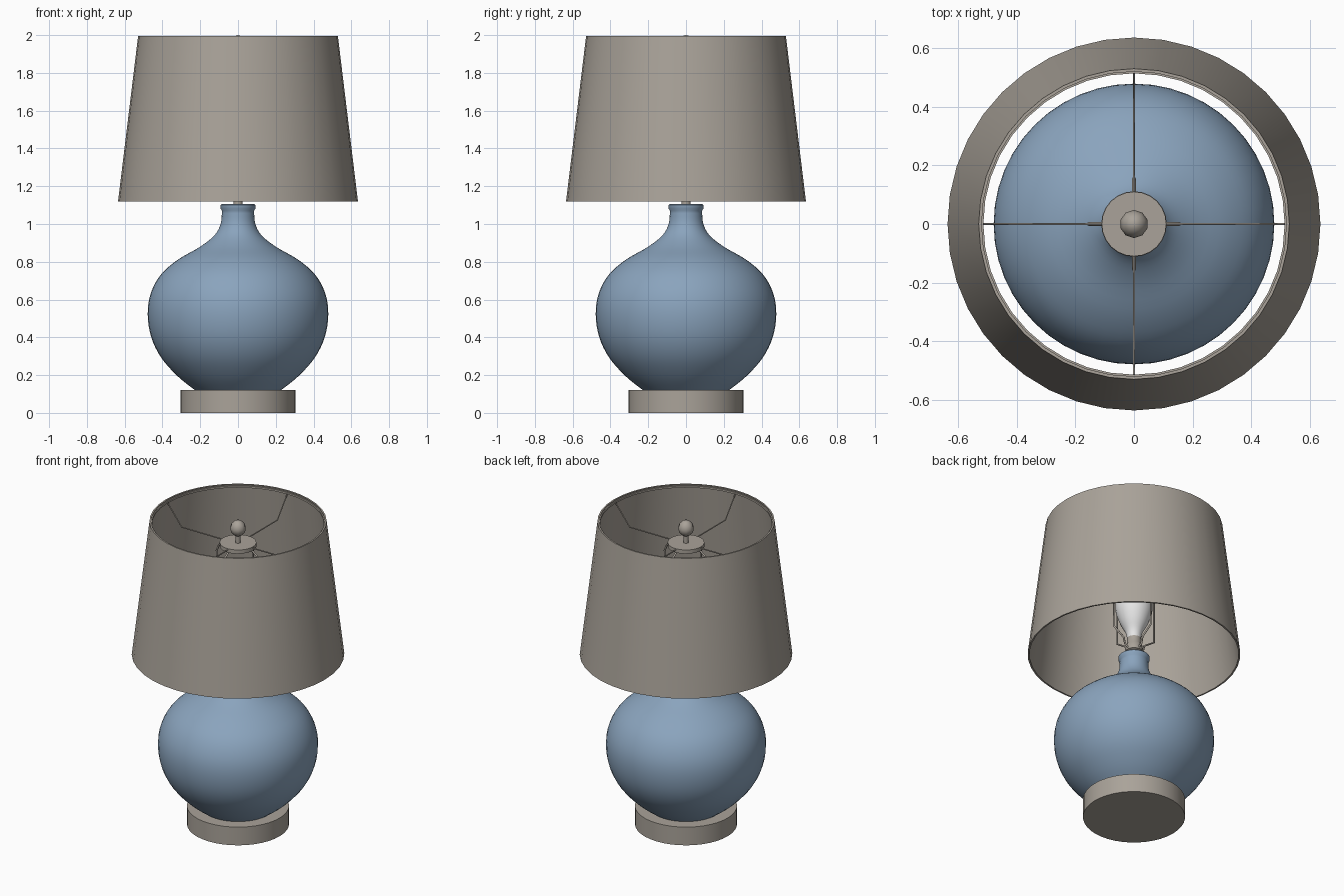
import bpy, bmesh, math
from mathutils import Vector, Matrix

cube = bpy.data.objects.get("Cube")
if cube:
    bpy.data.objects.remove(cube, do_unlink=True)


def material(name, rgb):
    mat = bpy.data.materials.new(name)
    mat.use_nodes = True
    mat.diffuse_color = (*rgb, 1)
    mat.node_tree.nodes["Principled BSDF"].inputs["Base Color"].default_value = (*rgb, 1)
    return mat


taupe = material("warm grey", (0.40, 0.365, 0.32))
blue = material("dusty blue", (0.255, 0.37, 0.51))
white = material("bulb white", (0.85, 0.85, 0.85))


def smooth_profile(points, steps=4):
    """Catmull-Rom interpolation through the profile points."""
    pts = [Vector(p) for p in points]
    pts = [pts[0]] + pts + [pts[-1]]
    out = []
    for a, b, c, d in zip(pts, pts[1:], pts[2:], pts[3:]):
        for i in range(steps):
            t = i / steps
            out.append(0.5 * (2 * b + (c - a) * t + (2 * a - 5 * b + 4 * c - d) * t ** 2
                              + (3 * b - a - 3 * c + d) * t ** 3))
    return out + [pts[-1]]


def lathe(name, profile, mat, sides=40, closed=False):
    """Revolve (radius, z) points around the z axis."""
    bm = bmesh.new()
    verts = [bm.verts.new((0, -max(r, 0), z)) for r, z in profile]
    edges = [bm.edges.new(pair) for pair in zip(verts, verts[1:])]
    if closed:
        edges.append(bm.edges.new((verts[-1], verts[0])))
    bmesh.ops.spin(bm, geom=verts + edges, cent=(0, 0, 0), axis=(0, 0, 1),
                   angle=math.tau, steps=sides, use_merge=True)
    bmesh.ops.remove_doubles(bm, verts=bm.verts[:], dist=0.0001)
    bmesh.ops.recalc_face_normals(bm, faces=bm.faces[:])
    mesh = bpy.data.meshes.new(name)
    bm.to_mesh(mesh)
    bm.free()
    obj = bpy.data.objects.new(name, mesh)
    bpy.context.collection.objects.link(obj)
    mesh.materials.append(mat)
    bpy.ops.object.select_all(action="DESELECT")
    bpy.context.view_layer.objects.active = obj
    obj.select_set(True)
    bpy.ops.object.shade_smooth_by_angle(angle=math.radians(40))
    return obj


def wires(name, path, radius, mat):
    """Four copies of an (r, z) wire path, one per quarter turn."""
    curve = bpy.data.curves.new(name, "CURVE")
    curve.dimensions = "3D"
    curve.bevel_depth = radius
    curve.bevel_resolution = 1
    curve.use_fill_caps = True
    for k in range(4):
        turn = Matrix.Rotation(k * math.pi / 2, 3, "Z")
        spline = curve.splines.new("POLY")
        spline.points.add(len(path) - 1)
        for point, (r, z) in zip(spline.points, path):
            point.co = (*(turn @ Vector((r, 0, z))), 1)
    curve.materials.append(mat)
    bpy.context.collection.objects.link(bpy.data.objects.new(name, curve))


# Foot and round ceramic body
lathe("base", [(0, 0), (0.305, 0), (0.305, 0.12), (0, 0.12)], taupe)
belly = smooth_profile([(0.22, 0.115), (0.315, 0.19), (0.405, 0.29), (0.459, 0.4), (0.478, 0.52),
                        (0.463, 0.63), (0.41, 0.73), (0.32, 0.81), (0.2, 0.88), (0.125, 0.94),
                        (0.092, 1.0), (0.085, 1.07)])
collar = [(0.093, 1.082), (0.093, 1.1), (0.088, 1.105), (0, 1.105)]
lathe("body", [(0, 0.115)] + [tuple(p) for p in belly] + collar, blue, 48)

# Socket and bulb
lathe("socket", [(0, 1.1), (0.025, 1.1), (0.025, 1.13), (0.05, 1.14), (0.05, 1.18),
                 (0.042, 1.19), (0.042, 1.23), (0, 1.23)], taupe, 24)
glass = smooth_profile([(0.04, 1.22), (0.05, 1.27), (0.085, 1.34), (0.11, 1.42),
                        (0.105, 1.49), (0.065, 1.545), (0, 1.56)])
lathe("bulb", [tuple(p) for p in glass], white, 24)

# Wire frame around the bulb and arms carrying the shade
wires("harp", [(0.04, 1.15), (0.07, 1.17), (0.08, 1.21), (0.155, 1.26), (0.155, 1.76),
               (0.14, 1.8), (0.09, 1.835)], 0.006, taupe)
wires("shade_arm", [(0.09, 1.845), (0.41, 1.845), (0.515, 1.98)], 0.004, taupe)

# Top disc and finial
lathe("cap_disc", [(0, 1.83), (0.11, 1.83), (0.11, 1.855), (0, 1.855)], taupe, 24)
lathe("finial_stem", [(0, 1.85), (0.016, 1.85), (0.016, 1.92), (0, 1.92)], taupe, 12)
lathe("finial", [(0, 1.9), (0.025, 1.905), (0.043, 1.925), (0.048, 1.95),
                 (0.04, 1.975), (0.022, 1.994), (0, 2.0)], taupe, 10)

# Thin tapered shade, open at both ends
lathe("shade", [(0.635, 1.12), (0.529, 1.995), (0.519, 1.995), (0.625, 1.12)], taupe, 40, closed=True)
# Rolled wire ring inside the upper rim
lathe("shade_ring", [(0.513, 1.975), (0.523, 1.975), (0.523, 1.987), (0.513, 1.987)], taupe, 40, closed=True)
